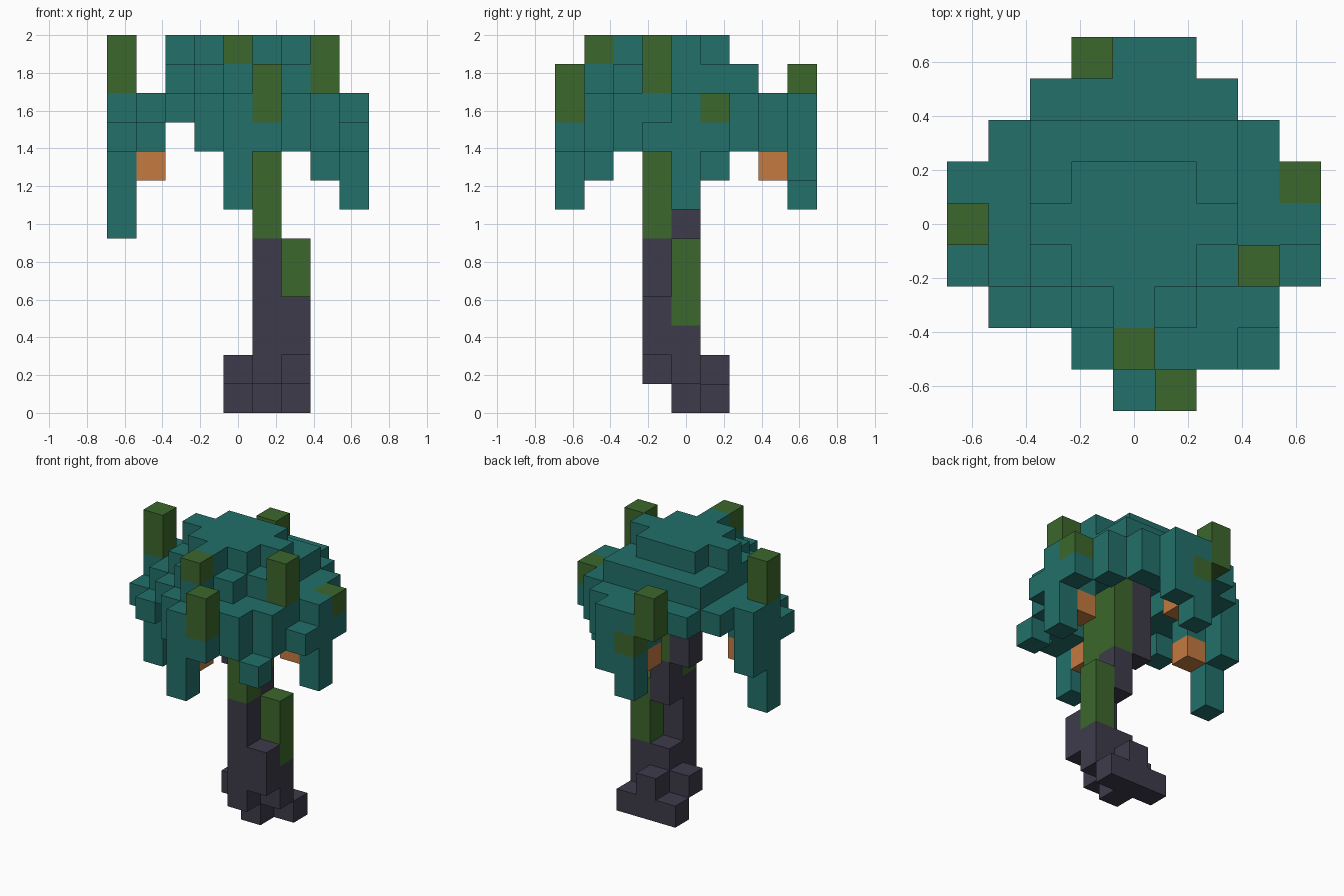
import bpy
import bmesh
from mathutils import Vector

if "Cube" in bpy.data.objects:
    bpy.data.objects.remove(bpy.data.objects["Cube"], do_unlink=True)

SIZE = 2 / 13          # edge of one block
cells = {}             # (x, y, layer) -> part name, centred on the middle column


def block(part, x, y, z, wide=1, deep=1, high=1):
    """Fill a box of blocks that starts at x, y, z; later boxes replace earlier ones."""
    for i in range(wide):
        for j in range(deep):
            for k in range(high):
                cells[(x + i, y + j, z + k)] = part


def trunk():
    part = "trunk"
    # Root blocks
    block(part, 0, 1, 0, wide=3)
    block(part, 1, 1, 1)
    block(part, 0, 0, 1)
    # Leaning stem
    block(part, 1, 0, 0, high=3)
    block(part, 2, 0, 1, high=2)
    block(part, 2, -1, 2, high=2)
    block(part, 1, -1, 1, high=5)
    block(part, 1, 0, 5, high=2)
    block(part, 0, 0, 7, high=4)


def leaf_canopy():
    part = "leaf_canopy"
    # Top plate
    block(part, -1, -1, 12, wide=3, deep=3)
    block(part, -2, 0, 12, wide=5)
    block(part, 0, -2, 12)
    # Wider plate below it
    block(part, -2, -1, 11, wide=5, deep=4)
    block(part, -1, -2, 11, wide=3)
    block(part, 0, -3, 11)
    # Hollow rim: back, sides, front
    block(part, -3, 2, 10, wide=7)
    block(part, -2, 3, 10, wide=5)
    block(part, -4, 0, 10, wide=3, deep=2)
    block(part, -3, -1, 10, wide=2)
    block(part, 2, -1, 10, wide=2, deep=3)
    block(part, -2, -2, 10, wide=6)
    block(part, -1, -3, 9, wide=4, high=2)
    # Lower rim
    block(part, 0, 3, 9, wide=3)
    block(part, 3, 2, 9)
    block(part, 1, -4, 9)
    for side in (-1, 1):
        block(part, 4 * side, -1, 9)
        block(part, 3 * side, -2, 9)
        block(part, 3 * side, 0, 9)
        block(part, 4 * side, 1, 9)
    # Hanging fronds
    block(part, 0, 4, 7, high=4)
    block(part, 0, -4, 7, high=4)
    block(part, 4, 0, 7, high=4)
    block(part, -4, 0, 6, high=5)
    block(part, -4, 1, 8, high=3)
    block(part, 1, 4, 8, high=3)
    block(part, 3, -3, 8)


def moss():
    part = "moss"
    # Strips on the stem
    block(part, 2, 0, 3, high=3)
    block(part, 1, -1, 6, high=5)
    block(part, 1, 0, 7, high=4)
    # Upright tufts
    block(part, -4, 0, 11, high=2)
    block(part, 3, -1, 11, high=2)
    block(part, 1, -4, 10, high=2)
    block(part, -1, 4, 10, high=2)
    # Patches among the leaves
    block(part, 0, -3, 12)
    block(part, 4, 1, 10)
    block(part, 0, 4, 9)


def fruit():
    # One under each side of the canopy
    for side in (-3, 3):
        block("fruit", side, 0, 8)
        block("fruit", 0, side, 8)


def add_face(bm, cell, axis, sign):
    """Add the outward square on one side of a block."""
    u, v = (axis + 1) % 3, (axis + 2) % 3
    corners = []
    for a, b in ((0, 0), (1, 0), (1, 1), (0, 1)):
        p = Vector(cell)
        p[axis] += sign > 0
        p[u] += a
        p[v] += b
        corners.append(bm.verts.new((p - Vector((0.5, 0.5, 0))) * SIZE))
    bm.faces.new(corners if sign > 0 else corners[::-1])


def build_part(part, colour_name, colour):
    """Build the exposed skin of all blocks of one part."""
    bm = bmesh.new()
    for cell, kind in cells.items():
        if kind != part:
            continue
        for axis in range(3):
            for sign in (-1, 1):
                beside = list(cell)
                beside[axis] += sign
                if tuple(beside) not in cells:
                    add_face(bm, cell, axis, sign)
    bmesh.ops.remove_doubles(bm, verts=bm.verts, dist=0.001)
    mesh = bpy.data.meshes.new(part)
    bm.to_mesh(mesh)
    bm.free()
    mat = bpy.data.materials.new(colour_name)
    mat.use_nodes = True
    mat.diffuse_color = (*colour, 1)
    shader = next(n for n in mat.node_tree.nodes if n.type == "BSDF_PRINCIPLED")
    shader.inputs["Base Color"].default_value = (*colour, 1)
    mesh.materials.append(mat)
    bpy.context.collection.objects.link(bpy.data.objects.new(part, mesh))


trunk()
leaf_canopy()
moss()
fruit()

build_part("trunk", "dark bark", (0.047, 0.044, 0.069))
build_part("leaf_canopy", "teal leaf", (0.016, 0.160, 0.143))
build_part("moss", "moss green", (0.045, 0.135, 0.025))
build_part("fruit", "orange fruit", (0.552, 0.195, 0.051))
